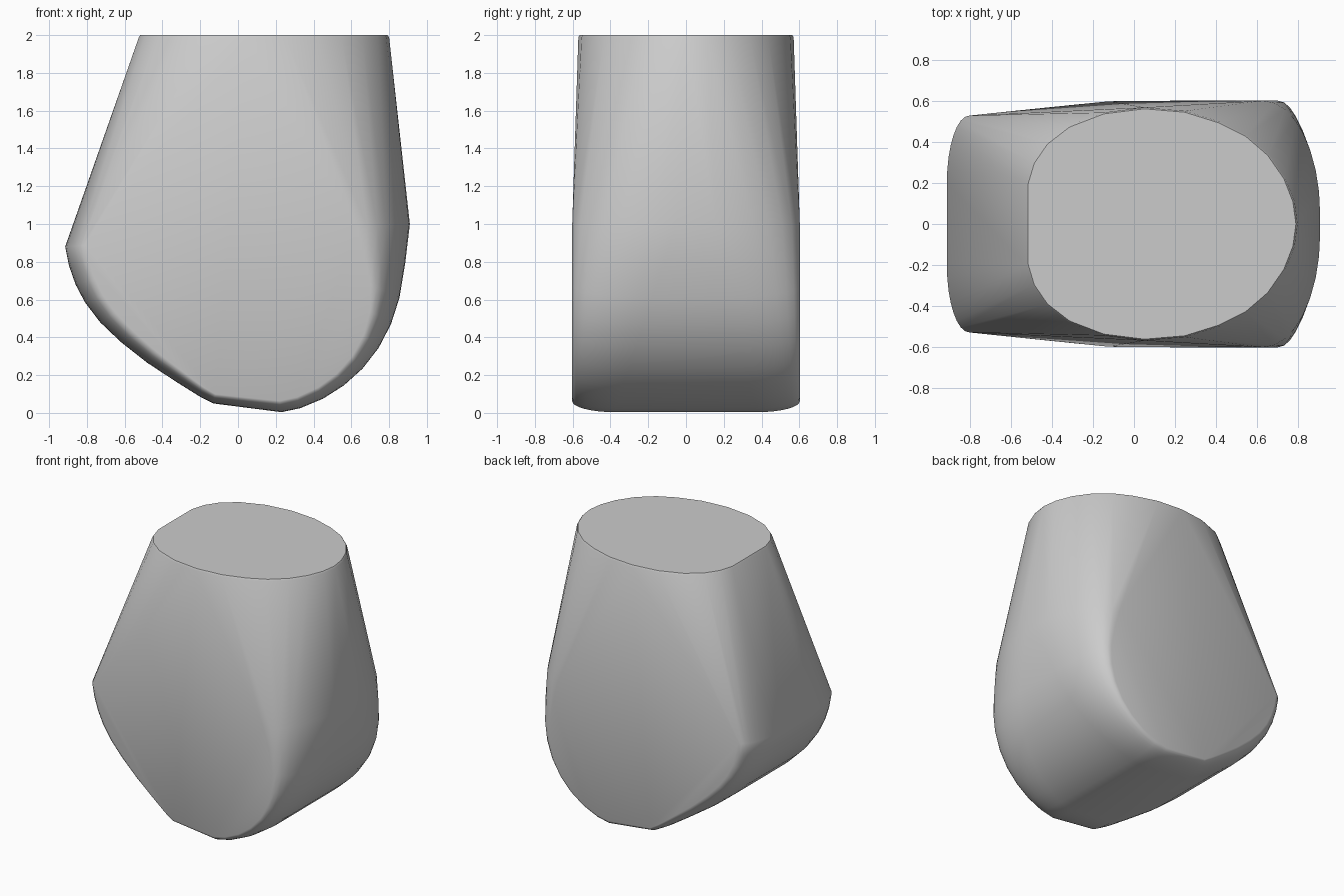
import bpy, bmesh, math

if "Cube" in bpy.data.objects:
    bpy.data.objects.remove(bpy.data.objects["Cube"])

# Lower outline seen from the front (x, z), left tip to right bulge
LEFT = [(-0.915, 0.88), (-0.895, 0.78), (-0.86, 0.68), (-0.81, 0.585), (-0.73, 0.48),
        (-0.62, 0.375), (-0.48, 0.265), (-0.32, 0.16), (-0.2, 0.085), (-0.13, 0.05)]
RIGHT = [(0.23, 0.004), (0.33, 0.025), (0.45, 0.075), (0.56, 0.145), (0.66, 0.235),
         (0.745, 0.345), (0.81, 0.47), (0.855, 0.61), (0.885, 0.79), (0.91, 1.0)]
# Half outline of the flat top (x, y)
TOP = [(-0.525, 0.0), (-0.525, 0.2), (-0.495, 0.3), (-0.43, 0.395), (-0.32, 0.48),
       (-0.15, 0.545), (0.05, 0.57), (0.25, 0.553), (0.42, 0.5), (0.55, 0.435),
       (0.66, 0.34), (0.74, 0.225), (0.785, 0.11), (0.8, 0.0)]
CENTRE = (0.05, 0.95)
STEPS = 8


def rounded_edge(x, z, inset, y0, y1):
    """Points rounding the outline over from the rim to the front and back faces."""
    dx, dz = CENTRE[0] - x, CENTRE[1] - z
    d = math.hypot(dx, dz)
    pts = []
    for i in range(STEPS + 1):
        a = math.pi / 2 * i / STEPS
        k = inset * (1 - math.cos(a)) / d
        y = y0 + (y1 - y0) * math.sin(a)
        pts += [(x + dx * k, s * y, z + dz * k) for s in (-1, 1)]
    return pts


points = []
for x, z in LEFT:
    t = (-0.13 - x) / 0.785
    points += rounded_edge(x, z, 0.05 + 0.06 * t, 0.38 - 0.18 * t, 0.6 - 0.07 * t)
for x, z in RIGHT:
    points += rounded_edge(x, z, 0.06 + 0.22 * z ** 1.5, 0.38 - 0.33 * z, 0.603)

# Top rim with a tiny bevel
for x, y in TOP:
    for s in (-1, 1):
        points.append((x, s * y, 1.988))
        points.append((0.1 + (x - 0.1) * 0.988, s * y * 0.988, 2.0))

# Wrap the outlines in one skin
bm = bmesh.new()
for p in points:
    bm.verts.new(p)
bmesh.ops.remove_doubles(bm, verts=bm.verts, dist=0.0005)
res = bmesh.ops.convex_hull(bm, input=bm.verts)
loose = [v for v in bm.verts if not v.link_faces]
bmesh.ops.delete(bm, geom=loose, context='VERTS')
bmesh.ops.dissolve_limit(bm, angle_limit=math.radians(0.5), verts=bm.verts, edges=bm.edges)
bmesh.ops.recalc_face_normals(bm, faces=bm.faces)

mesh = bpy.data.meshes.new("rounded_block")
bm.to_mesh(mesh)
bm.free()
block = bpy.data.objects.new("rounded_block", mesh)
bpy.context.collection.objects.link(block)

grey = bpy.data.materials.new("light grey")
grey.diffuse_color = (0.6, 0.6, 0.6, 1)
grey.use_nodes = True
grey.node_tree.nodes["Principled BSDF"].inputs["Base Color"].default_value = grey.diffuse_color
mesh.materials.append(grey)

bpy.context.view_layer.objects.active = block
block.select_set(True)
bpy.ops.object.shade_smooth_by_angle(angle=math.radians(38))
